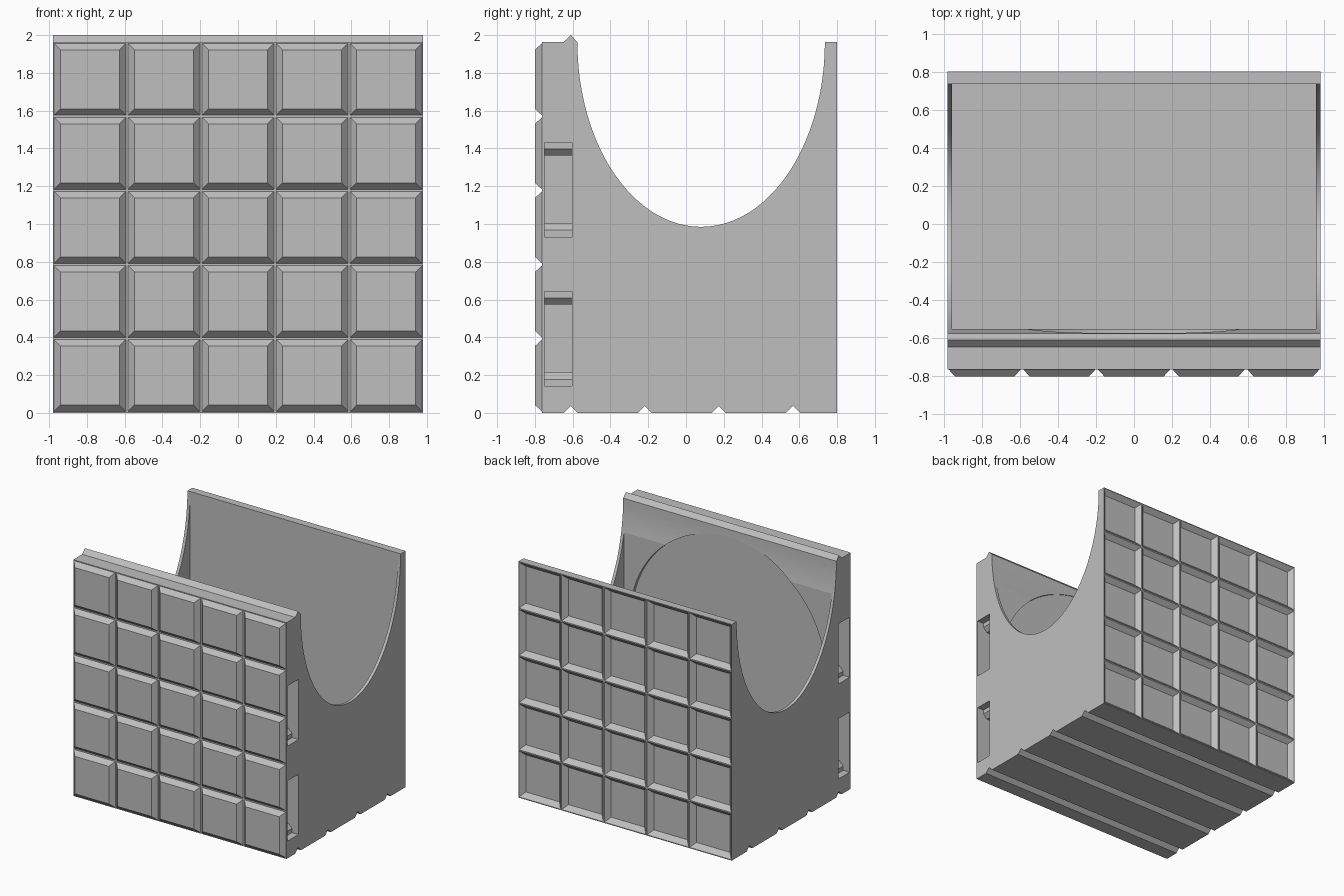
import bpy, bmesh, math
from mathutils import Vector

if "Cube" in bpy.data.objects:
    bpy.data.objects.remove(bpy.data.objects["Cube"], do_unlink=True)

grey = bpy.data.materials.new("plain grey")
grey.use_nodes = True
grey.diffuse_color = (0.52, 0.52, 0.52, 1)
grey.node_tree.nodes["Principled BSDF"].inputs["Base Color"].default_value = (0.52, 0.52, 0.52, 1)

HALF, TOP, COUNT = 0.98, 1.963, 5
CELL = 2 * HALF / COUNT
BEVEL = 0.037


def add_object(name, bm):
    bmesh.ops.recalc_face_normals(bm, faces=bm.faces)
    mesh = bpy.data.meshes.new(name)
    bm.to_mesh(mesh)
    bm.free()
    mesh.materials.append(grey)
    obj = bpy.data.objects.new(name, mesh)
    bpy.context.collection.objects.link(obj)
    return obj


def loft(bm, ring_a, ring_b):
    """Closed solid between two matching outlines."""
    a = [bm.verts.new(p) for p in ring_a]
    b = [bm.verts.new(p) for p in ring_b]
    bm.faces.new(a)
    bm.faces.new(b)
    n = len(a)
    for i in range(n):
        j = (i + 1) % n
        bm.faces.new((a[i], a[j], b[j], b[i]))


def square(x, y, z, half):
    return [(x + sx * half, y, z + sz * half) for sx, sz in ((-1, -1), (1, -1), (1, 1), (-1, 1))]


def tile_grid(name, base_y, base_half, tip_y, tip_half):
    """Grid of bevelled square tiles along the y axis."""
    bm = bmesh.new()
    for col in range(COUNT):
        for row in range(COUNT):
            x = (col + 0.5) * CELL - HALF
            z = (row + 0.5) * CELL + 0.002
            loft(bm, square(x, base_y, z, base_half), square(x, tip_y, z, tip_half))
    return add_object(name, bm)


def cut(target, cutter):
    mod = target.modifiers.new("cut", 'BOOLEAN')
    mod.operation, mod.solver, mod.object = 'DIFFERENCE', 'EXACT', cutter
    bpy.context.view_layer.update()
    graph = bpy.context.evaluated_depsgraph_get()
    mesh = bpy.data.meshes.new_from_object(target.evaluated_get(graph))
    target.modifiers.clear()
    target.data = mesh
    bpy.data.objects.remove(cutter, do_unlink=True)


# Body side profile: grooved underside, elliptical opening, locking ridge
RIDGE, GROOVE_HALF = -0.61, 0.037
outline = [(-0.763, 0)]
for i in range(4):
    y = RIDGE + i * CELL
    outline += [(y - GROOVE_HALF, 0), (y, GROOVE_HALF), (y + GROOVE_HALF, 0)]
outline += [(0.8, 0), (0.8, TOP)]
STEPS = 72
for i in range(STEPS + 1):
    t = math.pi * i / STEPS
    outline.append((0.08 + 0.655 * math.cos(t), TOP - 0.978 * math.sin(t)))
outline += [(RIDGE, 2), (RIDGE - GROOVE_HALF, TOP), (-0.763, TOP)]
bm = bmesh.new()
loft(bm, [(-HALF, y, z) for y, z in outline], [(HALF, y, z) for y, z in outline])
body = add_object("bin_body", bm)

# Hollow interior
bm = bmesh.new()
corners = ((-0.955, -0.55), (0.955, -0.55), (0.955, 0.736), (-0.955, 0.736))
loft(bm, [(x, y, 0.06) for x, y in corners], [(x, y, 2.2) for x, y in corners])
cut(body, add_object("interior_cutter", bm))

# Shallow round recess inside the front wall
bm = bmesh.new()
circle = [(0.9 * math.cos(a), 1 + 0.9 * math.sin(a)) for a in
          (2 * math.pi * i / 96 for i in range(96))]
loft(bm, [(x, -0.578, z) for x, z in circle], [(x, -0.5, z) for x, z in circle])
cut(body, add_object("recess_cutter", bm))

# Stepped clip slots in both sides of the front wall
LIP = 0.035
bm = bmesh.new()
for side in (-1, 1):
    for low in (0.143, 0.932):
        high = low + 0.5
        upper = [(1.1, 0), (0.92, 0), (0.92, LIP), (0.885, 2 * LIP), (0.83, 2 * LIP)]
        profile = [(side * x, low + d) for x, d in upper]
        profile += [(side * x, high - d) for x, d in reversed(upper)]
        loft(bm, [(x, -0.75, z) for x, z in profile], [(x, -0.604, z) for x, z in profile])
cut(body, add_object("slot_cutter", bm))

# Back pockets that match the front tiles
cut(body, tile_grid("pocket_cutter", 0.803, 0.194, 0.763, 0.154))

# Raised front tiles
tiles = tile_grid("front_tiles", -0.76, 0.193, -0.8, 0.193 - BEVEL)

bpy.ops.object.select_all(action='DESELECT')
body.select_set(True)
bpy.context.view_layer.objects.active = body
bpy.ops.object.shade_smooth_by_angle(angle=math.radians(7))
